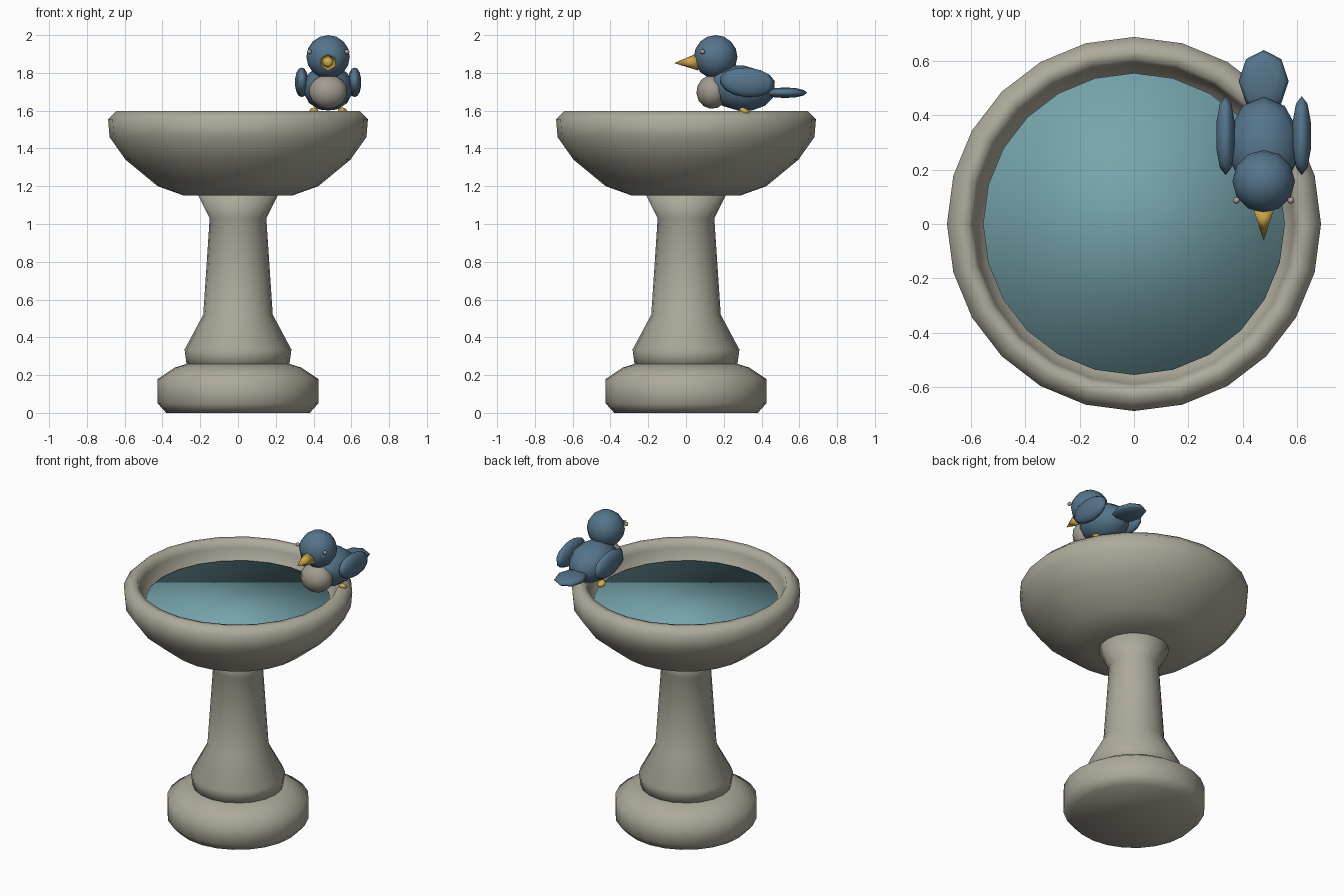
import bpy, bmesh, math
from mathutils import Matrix, Vector, Euler

old = bpy.data.objects.get("Cube")
if old:
    bpy.data.objects.remove(old, do_unlink=True)


def material(name, rgb):
    m = bpy.data.materials.new(name)
    m.use_nodes = True
    m.diffuse_color = (*rgb, 1)
    m.node_tree.nodes["Principled BSDF"].inputs["Base Color"].default_value = (*rgb, 1)
    return m


STONE = material("stone", (0.42, 0.40, 0.33))
WATER = material("water", (0.18, 0.37, 0.41))
BLUE = material("blue feathers", (0.09, 0.175, 0.26))
BELLY = material("pale feathers", (0.36, 0.33, 0.28))
GOLD = material("gold", (0.62, 0.39, 0.07))
EYE = material("eye grey", (0.40, 0.33, 0.32))


def finish(name, bm, mat):
    bmesh.ops.recalc_face_normals(bm, faces=bm.faces)
    for f in bm.faces:
        f.smooth = True
    me = bpy.data.meshes.new(name)
    bm.to_mesh(me)
    bm.free()
    me.materials.append(mat)
    ob = bpy.data.objects.new(name, me)
    bpy.context.collection.objects.link(ob)
    return ob


def lathe(name, profile, sides, mat):
    """Turn an (r, z) profile around z and cap both ends."""
    bm = bmesh.new()
    rings = []
    for r, z in profile:
        angles = [math.tau * i / sides for i in range(sides)]
        rings.append([bm.verts.new((r * math.cos(a), r * math.sin(a), z)) for a in angles])
    for low, high in zip(rings, rings[1:]):
        for i in range(sides):
            j = (i + 1) % sides
            bm.faces.new((low[i], low[j], high[j], high[i]))
    bm.faces.new(rings[0])
    bm.faces.new(rings[-1])
    return finish(name, bm, mat)


def blob(name, centre, radii, mat, tilt=(0, 0, 0), sides=10, rings=7):
    """Low-poly ellipsoid; tilt is in degrees."""
    bm = bmesh.new()
    rot = Euler([math.radians(t) for t in tilt]).to_matrix().to_4x4()
    mat4 = Matrix.Translation(centre) @ rot @ Matrix.Diagonal((*radii, 1))
    bmesh.ops.create_uvsphere(bm, u_segments=sides, v_segments=rings, radius=1, matrix=mat4)
    return finish(name, bm, mat)


# Stone bath
lathe("base", [(0.38, 0), (0.425, 0.05), (0.425, 0.18), (0.335, 0.24), (0.27, 0.26)], 24, STONE)
lathe("column", [(0.27, 0.24), (0.283, 0.335), (0.184, 0.52), (0.15, 1.03), (0.215, 1.16)],
      20, STONE)
lathe("bowl", [(0.285, 1.15), (0.425, 1.2), (0.595, 1.34), (0.68, 1.46), (0.688, 1.555),
               (0.645, 1.597), (0.605, 1.595), (0.59, 1.55), (0.565, 1.45), (0.42, 1.36)],
      24, STONE)
lathe("water", [(0.555, 1.46), (0.555, 1.48)], 24, WATER)

# Bird
CX = 0.477
blob("body", (CX, 0.29, 1.72), (0.135, 0.18, 0.12), BLUE, (-8, 0, 0))
blob("belly", (CX, 0.14, 1.70), (0.105, 0.085, 0.09), BELLY, (-8, 0, 0))
blob("head", (CX, 0.157, 1.885), (0.115, 0.115, 0.115), BLUE, sides=12, rings=8)
blob("tail", (CX, 0.525, 1.695), (0.092, 0.115, 0.028), BLUE, sides=8, rings=6)

# Beak
bm = bmesh.new()
bmesh.ops.create_cone(bm, cap_ends=True, segments=6, radius1=0.046, radius2=0, depth=0.125,
                      matrix=Matrix.Translation((CX, 0.0, 1.855)) @ Matrix.Rotation(math.radians(93), 4, 'X'))
finish("beak", bm, GOLD)

# Paired parts
for side, s in (("left", 1), ("right", -1)):
    blob(side + "_wing", (CX + s * 0.14, 0.325, 1.75), (0.037, 0.148, 0.078), BLUE, (-5, 0, 0))
    blob(side + "_eye", (CX + s * 0.1, 0.087, 1.912), (0.013, 0.013, 0.013), EYE, sides=8, rings=6)
    blob(side + "_foot", (CX + s * 0.075, 0.31, 1.597), (0.025, 0.03, 0.017), GOLD, (-25, 0, 0),
         sides=8, rings=6)
